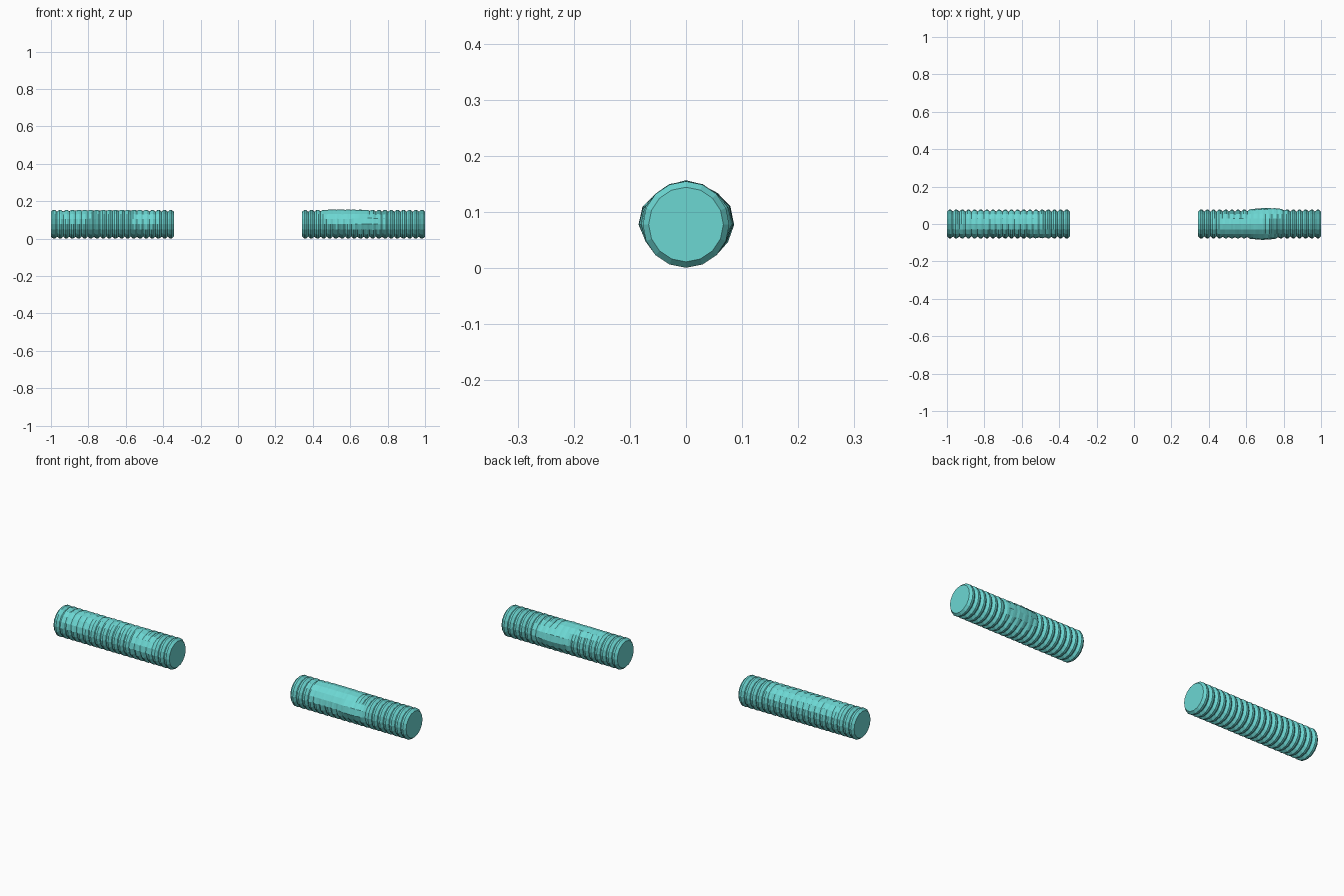
import bpy, bmesh, math, random

if "Cube" in bpy.data.objects:
    bpy.data.objects.remove(bpy.data.objects["Cube"])

random.seed(4)
SIDES, RIBS = 16, 20
R_IN, R_OUT, CZ = 0.0665, 0.077, 0.0775
X0, X1 = 0.343, 1.0

teal = bpy.data.materials.new("teal")
teal.diffuse_color = (0.15, 0.68, 0.65, 1)
teal.use_nodes = True
teal.node_tree.nodes["Principled BSDF"].inputs["Base Color"].default_value = teal.diffuse_color


def falloff(d, w):
    return max(0.0, 1 - (d / w) ** 2)


def make_bar(name, start, worn):
    """Ribbed round bar along x; worn patches are (x, angle, half length, half angle, fill, bulge)."""
    bm = bmesh.new()
    pitch = (X1 - X0) / RIBS
    # groove, crest, crest for every rib, then a closing groove
    stations = []
    for i in range(RIBS):
        x = start + i * pitch
        stations += [(x, R_IN), (x + pitch * 0.36, R_OUT), (x + pitch * 0.64, R_OUT)]
    stations.append((start + RIBS * pitch, R_IN))
    rings = []
    for x, r0 in stations:
        ring = []
        for k in range(SIDES):
            a = 2 * math.pi * k / SIDES
            r = r0
            for px, pa, wx, wa, fill, bulge in worn:
                da = abs((a - math.radians(pa) + math.pi) % (2 * math.pi) - math.pi)
                f = falloff(x - px, wx) * falloff(da, math.radians(wa))
                if f > 0:
                    level = R_OUT - 0.001 + bulge * f + random.uniform(-0.0015, 0.0005)
                    r += (level - r) * min(1, f * 2) * fill
            ring.append(bm.verts.new((x, r * math.cos(a), CZ + r * math.sin(a))))
        rings.append(ring)
    for a, b in zip(rings, rings[1:]):
        for k in range(SIDES):
            j = (k + 1) % SIDES
            bm.faces.new((a[k], a[j], b[j], b[k]))
    # flat end caps
    bm.faces.new(rings[0])
    bm.faces.new(rings[-1])
    bmesh.ops.recalc_face_normals(bm, faces=bm.faces)
    mesh = bpy.data.meshes.new(name)
    bm.to_mesh(mesh)
    bm.free()
    mesh.materials.append(teal)
    bpy.context.collection.objects.link(bpy.data.objects.new(name, mesh))


# angle 0 is the back, 90 the top, 180 the front
make_bar("left_ribbed_grip", -X1, [
    (-0.70, 70, 0.24, 50, 0.7, 0.0),
    (-0.88, 130, 0.10, 40, 0.6, 0.0),
    (-0.50, 150, 0.08, 40, 0.7, 0.0)])
make_bar("right_ribbed_grip", X0, [
    (0.58, 100, 0.15, 60, 0.95, 0.003),
    (0.55, 145, 0.10, 40, 0.9, 0.0),
    (0.71, 10, 0.11, 45, 0.95, 0.011),
    (0.69, 170, 0.09, 40, 0.95, 0.010)])
